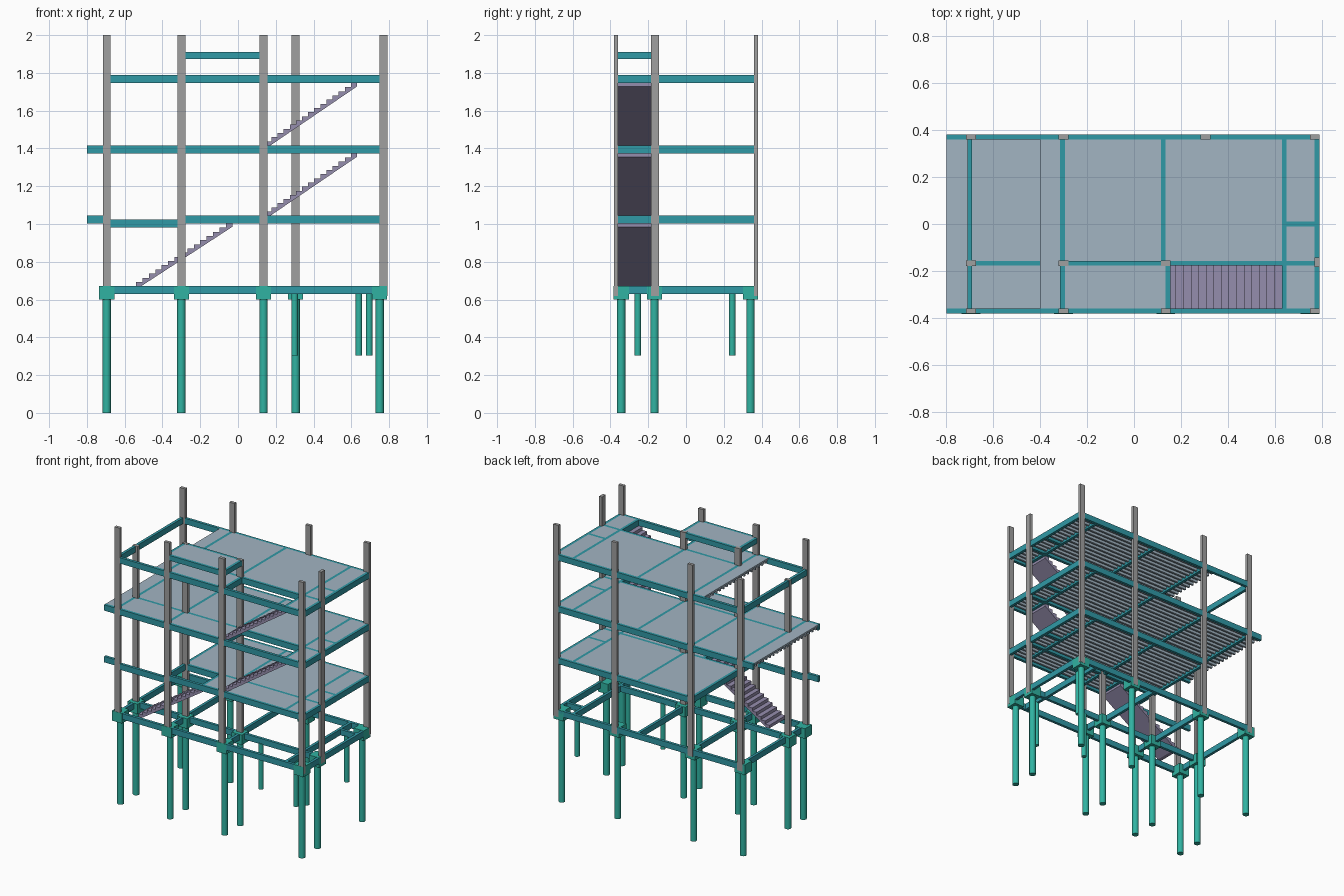
import bpy, bmesh
from mathutils import Matrix

if "Cube" in bpy.data.objects:
    bpy.data.objects.remove(bpy.data.objects["Cube"])


def material(name, r, g, b):
    m = bpy.data.materials.new(name)
    m.diffuse_color = (r, g, b, 1)
    m.use_nodes = True
    m.node_tree.nodes["Principled BSDF"].inputs["Base Color"].default_value = m.diffuse_color
    return m


BEAM = material("beam_teal", 0.03, 0.32, 0.38)
PILE = material("pile_green", 0.03, 0.45, 0.36)
SLAB = material("slab_blue", 0.36, 0.46, 0.54)
STAIR = material("stair_purple", 0.30, 0.27, 0.42)
COLUMN = material("column_grey", 0.35, 0.35, 0.35)


def finish(name, bm, mat):
    bmesh.ops.recalc_face_normals(bm, faces=bm.faces)
    me = bpy.data.meshes.new(name)
    bm.to_mesh(me)
    bm.free()
    ob = bpy.data.objects.new(name, me)
    bpy.context.collection.objects.link(ob)
    me.materials.append(mat)
    return ob


def boxes(name, items, mat):
    """One object out of boxes given as (x0, x1, y0, y1, z0, z1)."""
    bm = bmesh.new()
    for x0, x1, y0, y1, z0, z1 in items:
        m = Matrix.Translation(((x0 + x1) / 2, (y0 + y1) / 2, (z0 + z1) / 2))
        bmesh.ops.create_cube(bm, size=1, matrix=m @ Matrix.Diagonal((x1 - x0, y1 - y0, z1 - z0, 1)))
    return finish(name, bm, mat)


W, D = 0.01, 0.042              # beam half width and depth
FRONT, MID, BACK = -0.371, -0.167, 0.371
LEFT, RIGHT = -0.70, 0.78


def beam_x(y, x0, x1, top):
    return (x0, x1, y - W, y + W, top - D, top)


def beam_y(x, y0, y1, top):
    return (x - W, x + W, y0, y1, top - D, top)


def slab(x0, x1, y0, y1, top):
    """Thin plate on joists that run along x."""
    out = [(x0, x1, y0, y1, top - 0.012, top)]
    n = max(1, round((y1 - y0) / 0.04))
    p = (y1 - y0) / n
    for i in range(n):
        c = y0 + (i + 0.5) * p
        out.append((x0, x1, c - 0.007, c + 0.007, top - 0.03, top - 0.012))
    return out


# Piles and caps
PX = (-0.695, -0.30, 0.135, 0.305, 0.75)
spots = [(x, y) for x in (PX[0], PX[1], PX[4]) for y in (-0.343, MID, 0.341)]
spots += [(PX[2], -0.343), (PX[2], MID), (PX[3], 0.341)]
short = [(0.695, 0.245), (0.64, -0.255), (0.30, MID)]
bm = bmesh.new()
for pts, r, z0, z1 in ((spots, 0.022, 0, 0.61), (short, 0.017, 0.305, 0.635)):
    for x, y in pts:
        bmesh.ops.create_cone(bm, cap_ends=True, segments=24, radius1=r, radius2=r, depth=z1 - z0,
                              matrix=Matrix.Translation((x, y, (z0 + z1) / 2)))
piles = finish("piles", bm, PILE)
bpy.context.view_layer.objects.active = piles
piles.select_set(True)
bpy.ops.object.shade_smooth_by_angle()
boxes("pile_caps", [(x - 0.04, x + 0.04, y - 0.04, y + 0.04, 0.60, 0.672) for x, y in spots], PILE)

# Columns: the inner ones stop at the roof or at the raised slab
cols = [(x, y, 2.0) for x in (-0.695, -0.30, 0.77) for y in (FRONT, BACK)]
cols += [(0.135, FRONT, 2.0), (0.305, BACK, 2.0), (-0.695, MID, 1.79), (-0.30, MID, 1.912), (0.135, MID, 1.912)]
items = [(x - 0.021, x + 0.021, y - 0.011, y + 0.011, 0.62, h) for x, y, h in cols]
items.append((0.769, 0.791, -0.184, -0.142, 0.62, 2.0))
boxes("columns", items, COLUMN)

# Ground beams
g = 0.671
items = [beam_x(y, LEFT, RIGHT, g) for y in (FRONT, MID, BACK)]
items += [beam_y(x, FRONT, BACK, g) for x in (LEFT + 0.005, -0.305, 0.64, RIGHT)]
items += [beam_y(0.125, MID, BACK, g), beam_y(0.145, FRONT, MID, g), beam_x(0.245, 0.64, RIGHT, g)]
boxes("ground_beams", items, BEAM)


def common_beams(top):
    """Beams right of x = -0.3, shared by all floors."""
    return [beam_x(MID, -0.305, RIGHT, top), beam_y(-0.305, FRONT, BACK, top),
            beam_y(0.125, MID, BACK, top), beam_y(0.145, FRONT, MID, top),
            beam_y(0.64, FRONT, BACK, top), beam_y(RIGHT, FRONT, BACK, top),
            beam_x(0, 0.64, RIGHT, top)]


def common_slabs(top):
    out = []
    for x0, x1, y0, y1 in ((-0.295, 0.115, MID + W, BACK - W), (0.135, 0.63, MID + W, BACK - W),
                           (0.65, 0.77, W, BACK - W), (0.65, 0.77, MID + W, -W),
                           (0.65, 0.77, FRONT + W, MID - W)):
        out += slab(x0, x1, y0, y1, top)
    return out


LOW, HIGH = FRONT + W, MID - W      # front strip that holds the stairs
F1, F2, F3, F4 = 1.044, 1.416, 1.788, 1.91

# First floor: open to the left, lowered front beam beside the stairs
items = common_beams(F1) + [beam_x(FRONT, -0.30, RIGHT, F1), beam_x(BACK, -0.30, RIGHT, F1),
                            beam_x(FRONT, -0.80, LEFT, F1), beam_x(FRONT, LEFT, -0.30, F1 - 0.02),
                            beam_y(-0.02, FRONT, MID, F1)]
boxes("first_floor_beams", items, BEAM)
boxes("first_floor_slabs", common_slabs(F1) + slab(-0.01, 0.135, LOW, HIGH, F1)
      + slab(0.155, 0.63, LOW, HIGH, F1), SLAB)

# Second floor: cantilevers to the left
items = common_beams(F2) + [beam_x(y, -0.80, RIGHT, F2) for y in (FRONT, BACK)]
items += [beam_x(MID, LEFT, -0.30, F2), beam_y(LEFT, FRONT, BACK, F2)]
boxes("second_floor_beams", items, BEAM)
boxes("second_floor_slabs", common_slabs(F2) + slab(-0.80, LEFT - W, LOW, BACK - W, F2)
      + slab(LEFT + W, -0.315, MID + W, BACK - W, F2) + slab(LEFT + W, -0.315, LOW, HIGH, F2)
      + slab(-0.295, 0.135, LOW, HIGH, F2), SLAB)

# Roof: slab stops at x = -0.4, the frame carries on
items = common_beams(F3) + [beam_x(y, LEFT, RIGHT, F3) for y in (FRONT, BACK)]
items.append(beam_y(LEFT, FRONT, BACK, F3))
boxes("roof_beams", items, BEAM)
boxes("roof_slabs", common_slabs(F3) + slab(-0.40, -0.315, LOW, BACK - W, F3)
      + slab(-0.295, 0.135, LOW, HIGH, F3), SLAB)

# Raised tank slab
boxes("raised_beams", [(x0, x1, y0, y1, F4 - 0.037, F4) for x0, x1, y0, y1 in (
    (-0.30, 0.145, FRONT - W, FRONT + W), (-0.30, 0.145, MID - W, MID + W),
    (-0.315, -0.295, FRONT, MID), (0.135, 0.155, FRONT, MID))], BEAM)
boxes("raised_slab", slab(-0.295, 0.135, LOW, HIGH, F4), SLAB)


# Stairs: sawtooth profile extruded across the strip
def stair(name, x0, x1, z0, z1, n=15, waist=0.018):
    run, rise = (x1 - x0) / n, (z1 - z0) / n
    prof = []
    for i in range(n):
        prof += [(x0 + i * run, z0 + i * rise), (x0 + i * run, z0 + (i + 1) * rise)]
    prof += [(x1, z1), (x1, z1 - waist), (x0 + run * waist / rise, z0)]
    bm = bmesh.new()
    face = bm.faces.new([bm.verts.new((x, LOW, z)) for x, z in prof])
    ext = bmesh.ops.extrude_face_region(bm, geom=[face])
    bmesh.ops.translate(bm, vec=(0, HIGH - LOW, 0),
                        verts=[v for v in ext["geom"] if isinstance(v, bmesh.types.BMVert)])
    finish(name, bm, STAIR)


stair("stair_lower", -0.54, -0.03, 0.671, 1.003)
stair("stair_middle", 0.145, 0.63, F1, F2 - D)
stair("stair_upper", 0.145, 0.63, F2, F3 - D)
